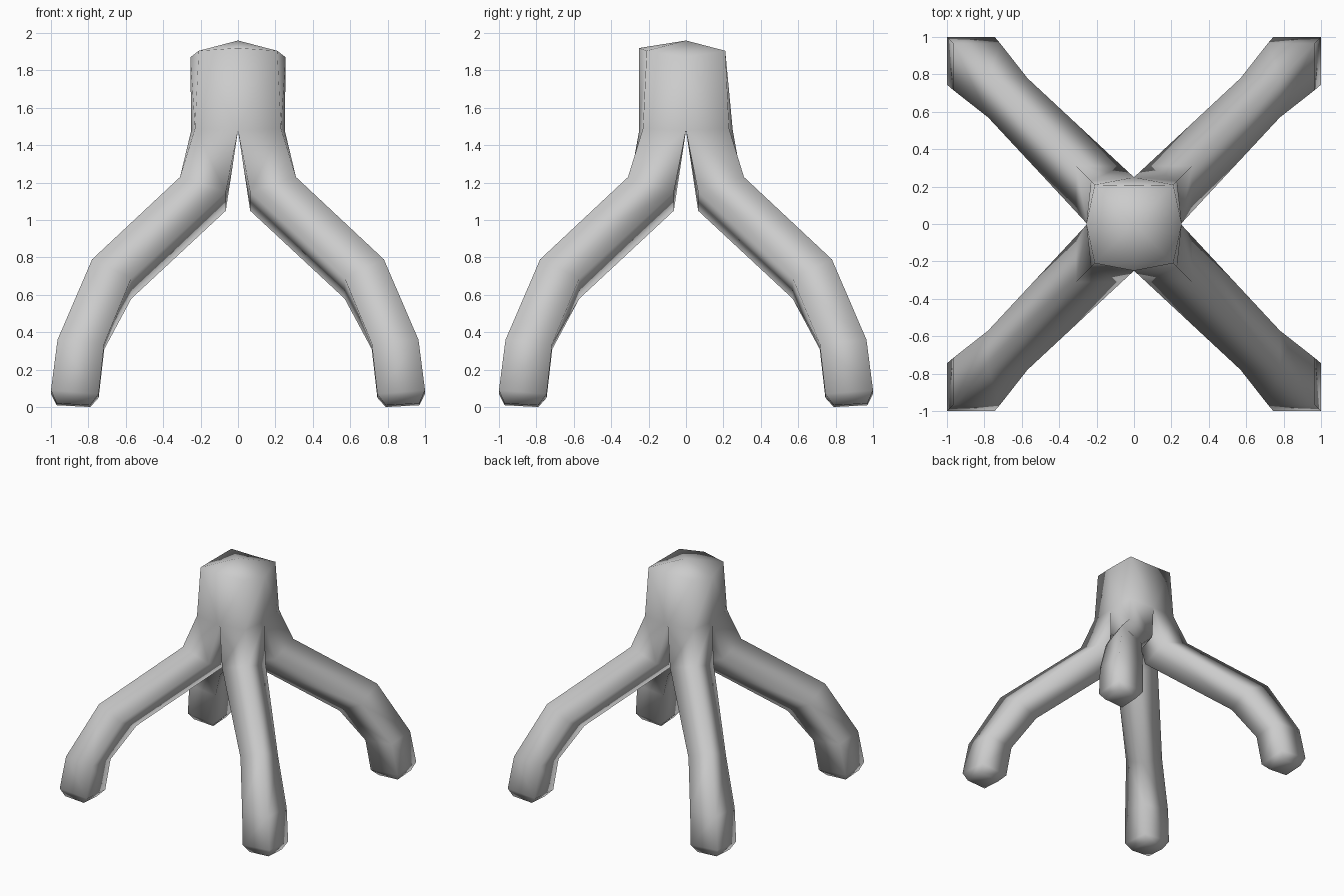
import bpy, bmesh
from mathutils import Vector

if "Cube" in bpy.data.objects:
    bpy.data.objects.remove(bpy.data.objects["Cube"])

# One leg as diamond rings along the diagonal:
# (outer xy, outer z, inner xy, inner z, side z)
RINGS = [
    (0.31, 1.23, 0.065, 1.05, 1.15),
    (0.78, 0.79, 0.57, 0.58, 0.69),
    (0.965, 0.36, 0.715, 0.31, 0.34),
    (1.0, 0.09, 0.745, 0.05, 0.07),
    (0.97, 0.02, 0.79, 0.0, 0.01),
]

bm = bmesh.new()


def face(points):
    bm.faces.new([bm.verts.new(p) for p in points])


def bridge(a, b, sides):
    for i in sides:
        j = (i + 1) % 4
        face((a[i], a[j], b[j], b[i]))


for sx in (-1, 1):
    for sy in (-1, 1):
        def P(x, y, z):
            return Vector((x * sx, y * sy, z))

        # trunk quarter: centre, x middle, corner, y middle
        ymid = (0, 0.205, 1.905) if sy > 0 else (0, 0.25, 1.92)
        top = [P(0, 0, 1.96), P(0.255, 0, 1.87), P(0.21, 0.21, 1.905), P(*ymid)]
        base = [P(0, 0, 1.48), P(0.25, 0, 1.48), P(0.23, 0.23, 1.49), P(0, 0.25, 1.48)]
        face(top)
        bridge(top, base, (1, 2))

        # leg extruded from the quarter, closed with a bevelled foot
        last = base
        for o, oz, i, iz, sz in RINGS:
            ring = [P(i, i, iz), P(o, i, sz), P(o, o, oz), P(i, o, sz)]
            bridge(last, ring, range(4))
            last = ring
        face(last)

# weld the quarters into one body
bmesh.ops.remove_doubles(bm, verts=bm.verts, dist=0.0005)
bmesh.ops.recalc_face_normals(bm, faces=bm.faces)
for f in bm.faces:
    f.smooth = True

mesh = bpy.data.meshes.new("four_legged_trunk")
bm.to_mesh(mesh)
bm.free()
obj = bpy.data.objects.new("four_legged_trunk", mesh)
bpy.context.collection.objects.link(obj)
